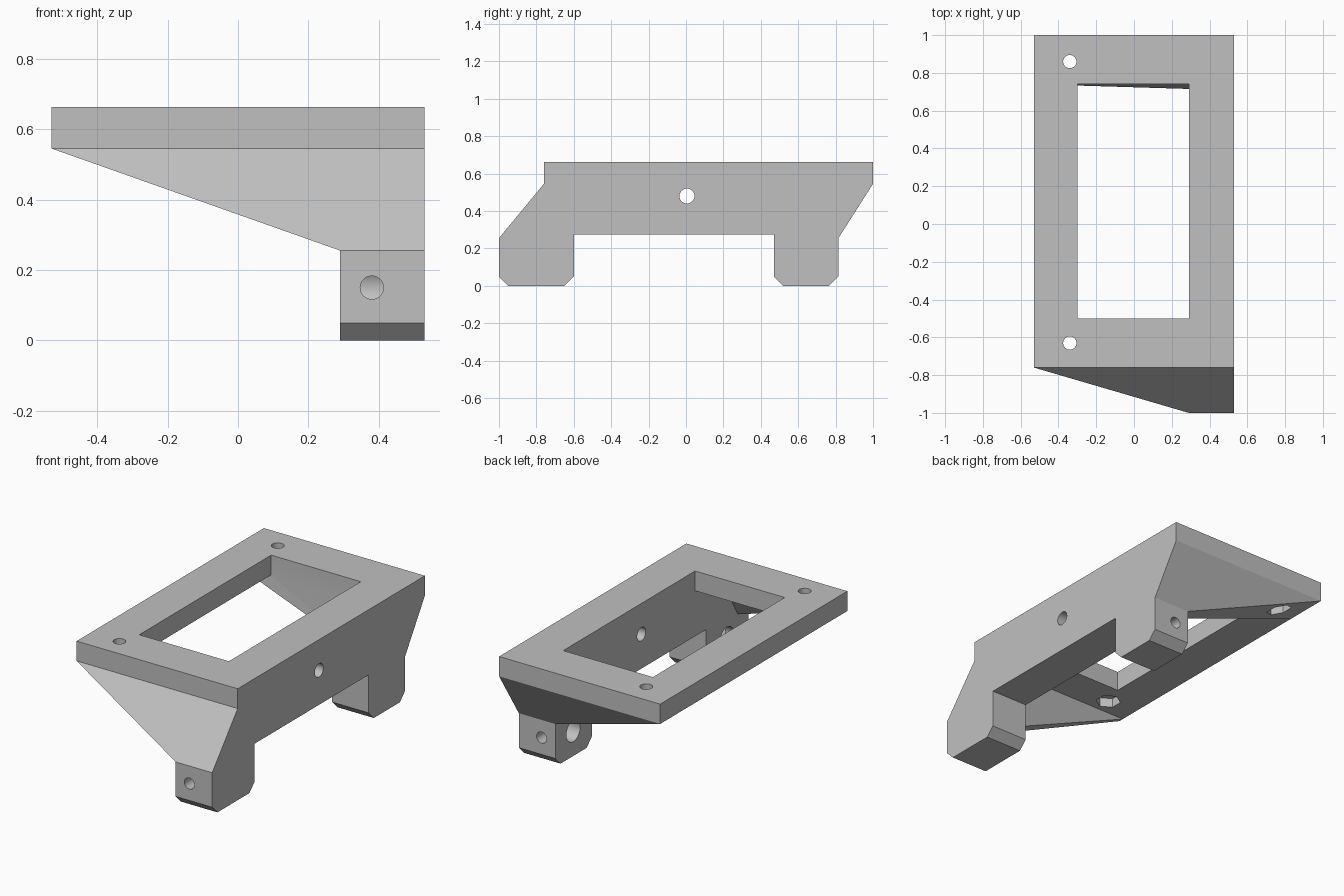
import bpy, bmesh, math
from mathutils import Matrix, Vector

if "Cube" in bpy.data.objects:
    bpy.data.objects.remove(bpy.data.objects["Cube"], do_unlink=True)

grey = bpy.data.materials.new("plain grey")
grey.use_nodes = True
grey.diffuse_color = (0.53, 0.53, 0.53, 1)
grey.node_tree.nodes["Principled BSDF"].inputs["Base Color"].default_value = grey.diffuse_color

HALF, INNER, BACK, FRONT = 0.53, 0.29, 1.0, -0.76
TOP, UNDER, KNEE = 0.663, 0.545, 0.255


def finish(name, bm):
    bmesh.ops.recalc_face_normals(bm, faces=bm.faces)
    mesh = bpy.data.meshes.new(name)
    bm.to_mesh(mesh)
    bm.free()
    mesh.materials.append(grey)
    obj = bpy.data.objects.new(name, mesh)
    bpy.context.collection.objects.link(obj)
    return obj


def box(name, lo, hi):
    bm = bmesh.new()
    lo, hi = Vector(lo), Vector(hi)
    bmesh.ops.create_cube(bm, size=1, matrix=Matrix.Translation((lo + hi) / 2)
                          @ Matrix.Diagonal((*(hi - lo), 1)))
    return finish(name, bm)


def rod(name, start, end, radius, sides=32):
    bm = bmesh.new()
    start, end = Vector(start), Vector(end)
    axis = end - start
    turn = axis.to_track_quat("Z", "Y").to_matrix().to_4x4()
    bmesh.ops.create_cone(bm, cap_ends=True, segments=sides, radius1=radius, radius2=radius,
                          depth=axis.length, matrix=Matrix.Translation((start + end) / 2) @ turn)
    return finish(name, bm)


def gusset(name, top, bottom):
    # sloping web from the plate's free corner down to the leg
    bm = bmesh.new()
    for x, z, pair in ((-HALF, UNDER, top), (INNER, UNDER, top), (INNER, KNEE, bottom)):
        for y in pair:
            bm.verts.new((x, y, z))
    bmesh.ops.convex_hull(bm, input=bm.verts[:])
    bmesh.ops.dissolve_limit(bm, angle_limit=0.005, verts=bm.verts[:], edges=bm.edges[:])
    return finish(name, bm)


def combine(target, tool, operation):
    mod = target.modifiers.new(operation.lower(), "BOOLEAN")
    mod.operation, mod.solver, mod.object = operation, "EXACT", tool
    bpy.context.view_layer.objects.active = target
    bpy.ops.object.modifier_apply(modifier=mod.name)
    bpy.data.objects.remove(tool, do_unlink=True)


# side wall with both legs, extruded from its profile
profile = [(FRONT, TOP), (BACK, TOP), (BACK, UNDER), (0.815, KNEE), (0.815, 0.05), (0.765, 0),
           (0.52, 0), (0.47, 0.05), (0.47, 0.275), (-0.6, 0.275), (-0.6, 0.05), (-0.65, 0),
           (-0.95, 0), (-1, 0.05), (-1, KNEE), (FRONT, UNDER)]
bm = bmesh.new()
face = bm.faces.new([bm.verts.new((INNER, y, z)) for y, z in profile])
grown = bmesh.ops.extrude_face_region(bm, geom=[face])["geom"]
bmesh.ops.translate(bm, vec=(HALF - INNER, 0, 0),
                    verts=[v for v in grown if isinstance(v, bmesh.types.BMVert)])
bracket = finish("mounting_bracket", bm)

# top plate with its window, and the two webs
plate = box("top_plate", (-HALF, FRONT, UNDER), (HALF, BACK, TOP))
combine(plate, box("window_cutter", (-0.3, -0.5, 0.5), (INNER, 0.74, 0.8)), "DIFFERENCE")
combine(bracket, plate, "UNION")
combine(bracket, gusset("front_gusset", (FRONT, -0.73), (-1, -0.9)), "UNION")
combine(bracket, gusset("back_gusset", (0.74, BACK), (0.715, 0.815)), "UNION")

# screw holes and hexagonal nut pockets in the plate
for y in (-0.63, 0.86):
    combine(bracket, rod("screw_cutter", (-0.34, y, 0.3), (-0.34, y, 0.8), 0.035), "DIFFERENCE")
    combine(bracket, rod("nut_cutter", (-0.34, y, 0.3), (-0.34, y, 0.6), 0.07, 6), "DIFFERENCE")

# hole through the wall
combine(bracket, rod("wall_cutter", (0.2, 0.005, 0.48), (0.7, 0.005, 0.48), 0.04), "DIFFERENCE")

# blind pocket inside each leg, met by a hole from the leg's outer end
for middle, end in ((-0.8, -1.1), (0.645, 0.95)):
    combine(bracket, rod("pocket_cutter", (0.2, middle, 0.15), (0.47, middle, 0.15), 0.065),
            "DIFFERENCE")
    combine(bracket, rod("leg_cutter", (0.38, middle, 0.15), (0.38, end, 0.15), 0.033),
            "DIFFERENCE")

bpy.ops.object.select_all(action="DESELECT")
bracket.select_set(True)
bpy.context.view_layer.objects.active = bracket
bpy.ops.object.shade_smooth_by_angle(angle=math.radians(15))
